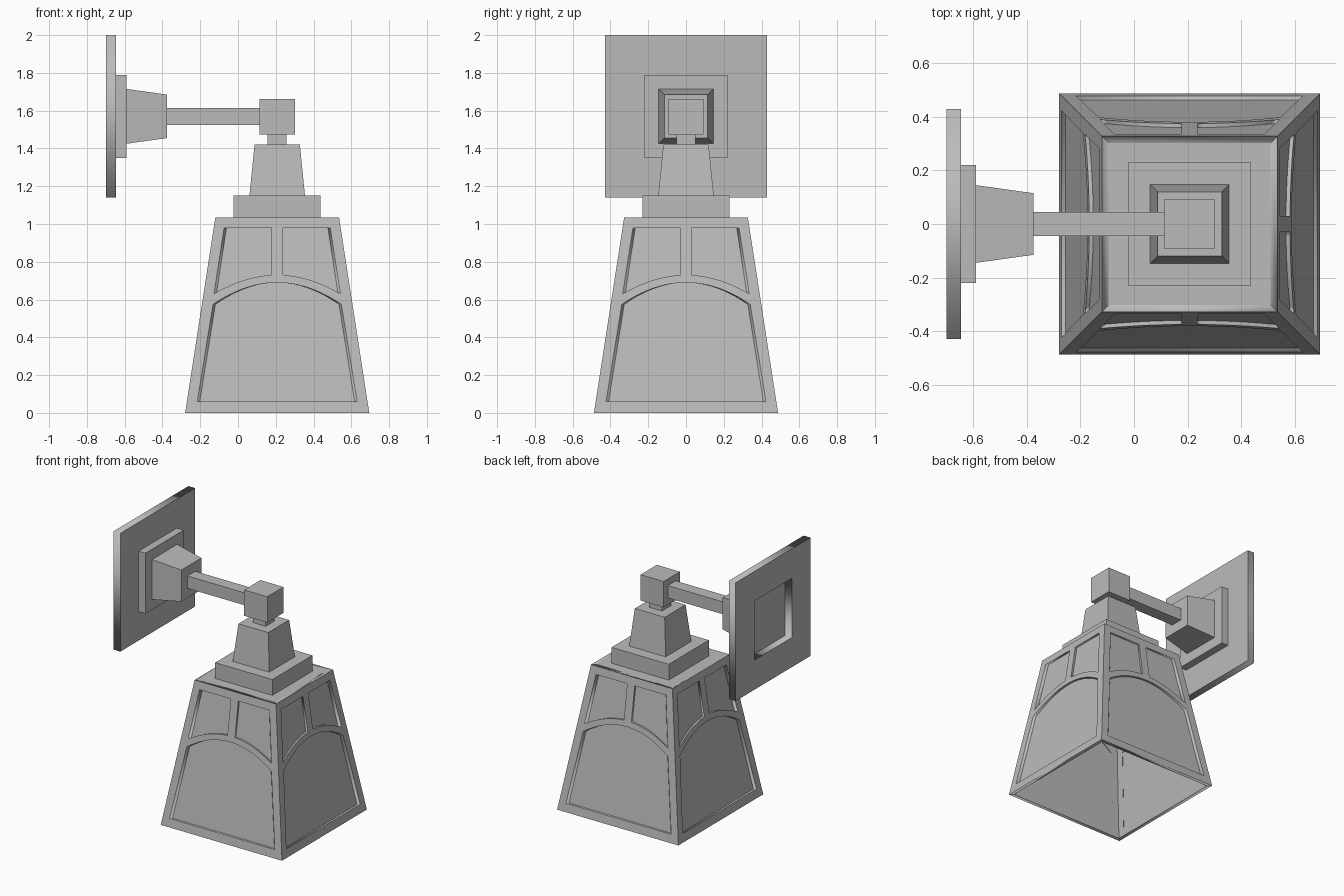
import bpy, bmesh, math
from mathutils import Matrix, Vector

cube = bpy.data.objects.get("Cube")
if cube:
    bpy.data.objects.remove(cube, do_unlink=True)

GREY = (0.5, 0.5, 0.5, 1)
metal = bpy.data.materials.new("plain grey")
metal.use_nodes = True
metal.diffuse_color = GREY
metal.node_tree.nodes["Principled BSDF"].inputs["Base Color"].default_value = GREY

CX = 0.2075      # lamp axis
ARM_Z = 1.57     # arm height
SHADE_TOP = 1.035


def half(z):
    """Half width of the shade at height z."""
    return 0.4875 - 0.1546 * z


def add_object(name, bm):
    bmesh.ops.recalc_face_normals(bm, faces=bm.faces)
    mesh = bpy.data.meshes.new(name)
    bm.to_mesh(mesh)
    bm.free()
    mesh.materials.append(metal)
    obj = bpy.data.objects.new(name, mesh)
    bpy.context.collection.objects.link(obj)
    return obj


def block(name, start, end, h0, h1, axis="z"):
    """Square block or frustum along z (at the lamp axis) or x (at the arm)."""
    bm = bmesh.new()
    bmesh.ops.create_cube(bm, size=2)
    for v in bm.verts:
        a, b, t = v.co
        h, s = (h1, end) if t > 0 else (h0, start)
        v.co = (CX + a * h, b * h, s) if axis == "z" else (s, a * h, ARM_Z + b * h)
    return add_object(name, bm)


def sheet(outlines):
    """Flat shape with holes, one unit thick, as a bmesh."""
    curve = bpy.data.curves.new("outline", "CURVE")
    curve.dimensions = "2D"
    curve.fill_mode = "BOTH"
    curve.extrude = 0.5
    for pts in outlines:
        spline = curve.splines.new("POLY")
        spline.points.add(len(pts) - 1)
        for p, (x, y) in zip(spline.points, pts):
            p.co = (x, y, 0, 1)
        spline.use_cyclic_u = True
    tmp = bpy.data.objects.new("outline", curve)
    bpy.context.collection.objects.link(tmp)
    bpy.context.view_layer.update()
    mesh = bpy.data.meshes.new_from_object(
        tmp.evaluated_get(bpy.context.evaluated_depsgraph_get()))
    bm = bmesh.new()
    bm.from_mesh(mesh)
    bpy.data.objects.remove(tmp)
    bpy.data.meshes.remove(mesh)
    bmesh.ops.remove_doubles(bm, verts=bm.verts, dist=1e-5)
    return bm


def shade_side(name, outlines, near, far, turn):
    """Lean a sheet onto one side of the shade, mitred at the corners."""
    bm = sheet(outlines)
    spin = Matrix.Rotation(turn, 3, "Z")
    for v in bm.verts:
        x, z, t = v.co
        depth = near if t > 0 else far
        h = half(z)
        v.co = spin @ Vector((x * (h - depth) / h, depth - h, z)) + Vector((CX, 0, 0))
    add_object(name, bm)


def trapezoid(z0, z1, inset):
    a, b = half(z0) - inset, half(z1) - inset
    return [(-a, z0), (a, z0), (b, z1), (-b, z1)]


def arc(x0, x1, peak, drop, steps=16):
    """Shallow arch sampled from x0 to x1."""
    xs = [x0 + (x1 - x0) * i / steps for i in range(steps + 1)]
    return [(x, peak - drop * x * x) for x in xs]


# Window outlines in the shade frame
FRAME = 0.055
low = half(0.06) - FRAME
lower_window = [(-low, 0.06), (low, 0.06)] + arc(0.34, -0.34, 0.69, 1.0, 32)
top = half(0.98) - FRAME
upper_right = [(top, 0.98), (0.03, 0.98)] + arc(0.03, 0.335, 0.73, 0.89)
upper_left = [(-x, z) for x, z in reversed(upper_right)]

# Four shade sides with recessed glass
for i, side in enumerate(("front", "left", "back", "right")):
    turn = i * math.pi / 2
    shade_side(side + "_shade_frame",
               [trapezoid(0, SHADE_TOP, 0), lower_window, upper_right, upper_left],
               0, 0.025, turn)
    shade_side(side + "_glass", [trapezoid(0.03, 1.01, 0.03)], 0.015, 0.02, turn)

# Shade top, collar, neck and post
block("shade_top", 1.01, SHADE_TOP, half(1.01) - 0.01, half(SHADE_TOP))
block("collar", SHADE_TOP, 1.15, 0.23, 0.23)
block("neck", 1.15, 1.42, 0.147, 0.12)
block("post", 1.42, 1.48, 0.05, 0.05)
block("elbow_cube", 1.475, 1.663, 0.093, 0.093)

# Arm and wall mount
block("arm", -0.375, 0.12, 0.045, 0.045, "x")
block("mount_taper", -0.59, -0.375, 0.145, 0.115, "x")
block("inner_plate", -0.645, -0.59, 0.22, 0.22, "x")


def square(h):
    return [(-h, -h), (h, -h), (h, h), (-h, h)]


# Wall plate with a square opening at the back
plate = sheet([square(0.43), square(0.215)])
for v in plate.verts:
    y, z, t = v.co
    v.co = (-0.645 if t > 0 else -0.70, y, ARM_Z + z)
add_object("wall_plate", plate)
